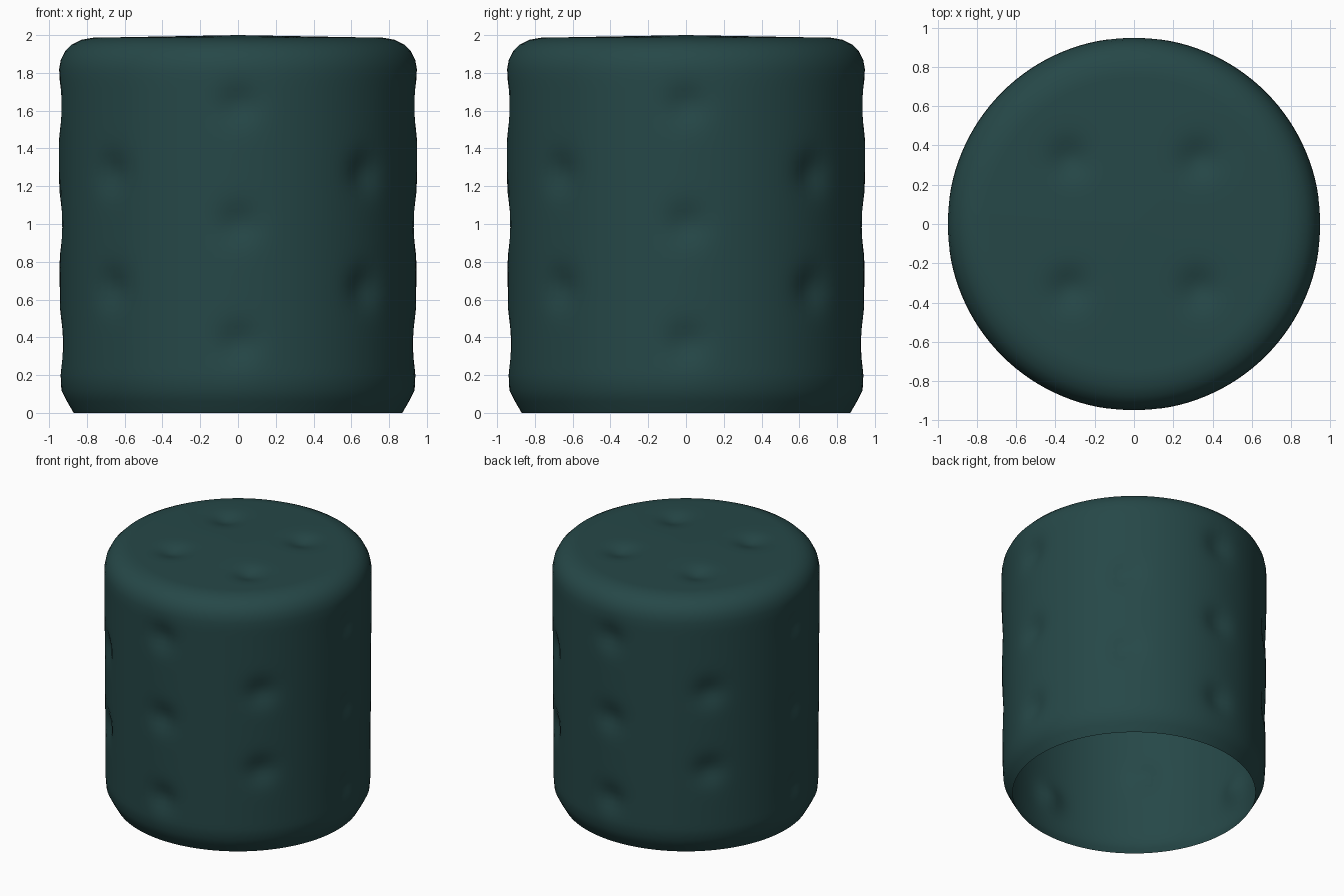
import bpy, bmesh, math
from mathutils import Vector

if "Cube" in bpy.data.objects:
    bpy.data.objects.remove(bpy.data.objects["Cube"])

SEG = 128

# Profile of the pouf: (radius, height), open at the bottom
side = [(0.87, 0.0), (0.905, 0.06), (0.935, 0.12), (0.941, 0.2)]
side += [(0.941 + 0.009 * i / 36, 0.2 + 1.56 * i / 36) for i in range(1, 37)]
side += [(0.948, 1.82), (0.938, 1.87), (0.915, 1.915), (0.88, 1.95),
         (0.83, 1.975), (0.77, 1.986)]
top = [(0.77 * (1 - i / 24), 1.986 + 0.014 * i / 24) for i in range(1, 24)]

# Tufting points: staggered columns of 3 and 2 round the side, 4 on the top
tufts = []
for k in range(8):
    a = math.radians(45 * k)
    for z in ((1.63, 1.0, 0.37) if k % 2 == 0 else (1.27, 0.66)):
        n = Vector((math.cos(a), math.sin(a), 0))
        tufts.append((n * 0.945 + Vector((0, 0, z)), n))
for sx in (-1, 1):
    for sy in (-1, 1):
        tufts.append((Vector((sx * 0.33, sy * 0.33, 1.99)), Vector((0, 0, 1))))


def dimple(p):
    """Press a point inward near each tuft."""
    q = p.copy()
    for c, n in tufts:
        d = (p - c).length
        if d < 0.35:
            q -= n * 0.035 * math.exp(-(d / 0.1) ** 2)
    return q


bm = bmesh.new()
rings = []
for r, z in side + top:
    rings.append([bm.verts.new(dimple(Vector((
        r * math.cos(2 * math.pi * i / SEG),
        r * math.sin(2 * math.pi * i / SEG), z)))) for i in range(SEG)])
for lo, hi in zip(rings, rings[1:]):
    for i in range(SEG):
        j = (i + 1) % SEG
        bm.faces.new((lo[i], lo[j], hi[j], hi[i]))
tip = bm.verts.new((0, 0, 2.0))
for i in range(SEG):
    bm.faces.new((rings[-1][i], rings[-1][(i + 1) % SEG], tip))
for f in bm.faces:
    f.smooth = True

mesh = bpy.data.meshes.new("tufted_pouf")
bm.to_mesh(mesh)
bm.free()

# Dark teal fabric
mat = bpy.data.materials.new("dark teal fabric")
mat.diffuse_color = (0.019, 0.064, 0.064, 1)
mat.use_nodes = True
mat.node_tree.nodes["Principled BSDF"].inputs["Base Color"].default_value = mat.diffuse_color
mesh.materials.append(mat)
bpy.context.collection.objects.link(bpy.data.objects.new("tufted_pouf", mesh))
